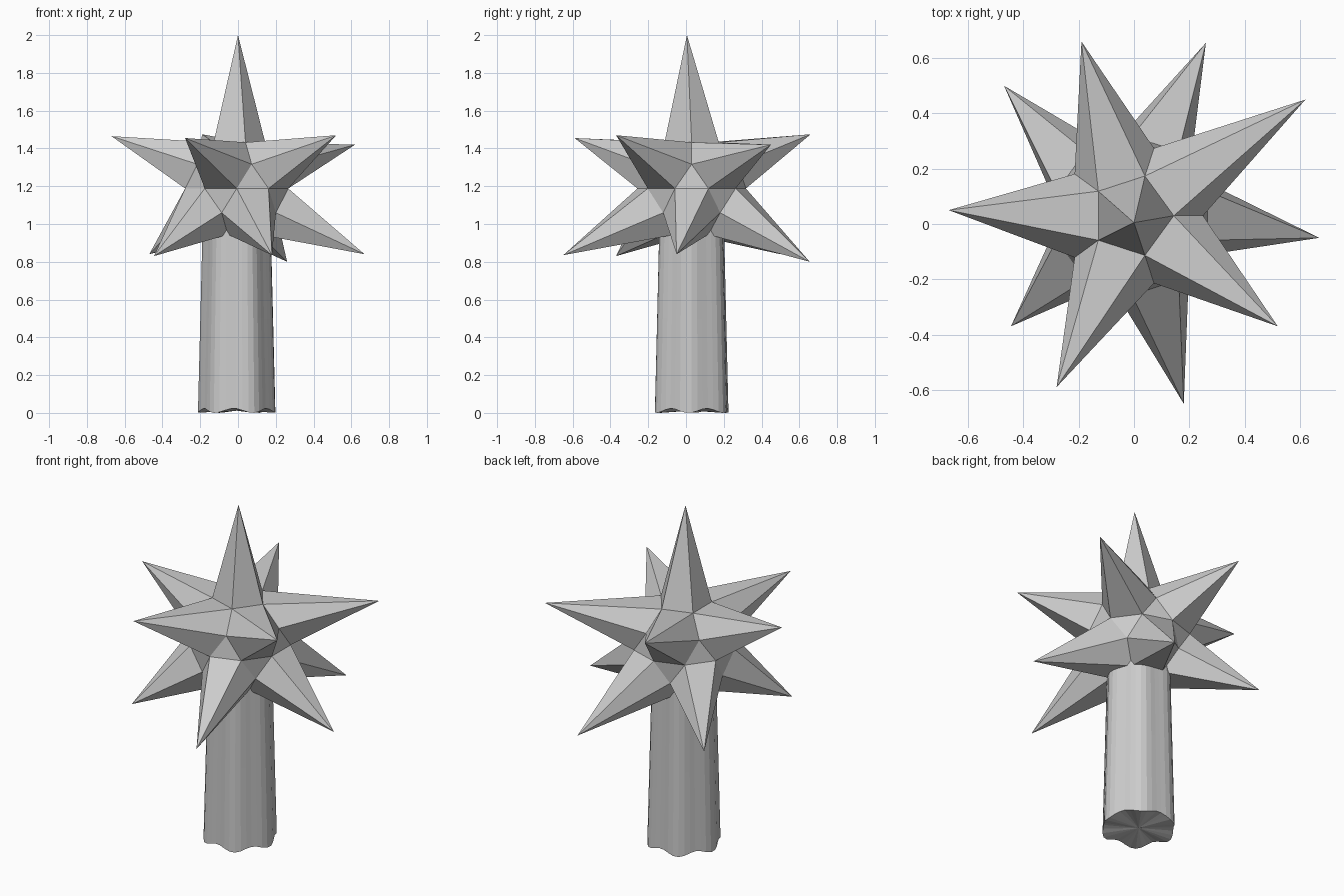
import bpy, bmesh, math
from mathutils import Vector

old = bpy.data.objects.get("Cube")
if old:
    bpy.data.objects.remove(old)

grey = bpy.data.materials.new("plain grey")
grey.use_nodes = True
grey.diffuse_color = (0.6, 0.6, 0.6, 1)
grey.node_tree.nodes["Principled BSDF"].inputs["Base Color"].default_value = (0.6, 0.6, 0.6, 1)


def finish(bm, name):
    bmesh.ops.recalc_face_normals(bm, faces=bm.faces)
    mesh = bpy.data.meshes.new(name)
    bm.to_mesh(mesh)
    bm.free()
    mesh.materials.append(grey)
    obj = bpy.data.objects.new(name, mesh)
    bpy.context.collection.objects.link(obj)
    return obj


# Star: a faceted ball with eleven vertices pulled out into spikes
centre = Vector((-0.007, 0.03, 1.188))
radius = 0.287
tips = [(0, 0.005, 2.0),
        (0.62, 0.45, 1.42), (-0.19, 0.66, 1.475), (-0.67, 0.05, 1.465),
        (-0.28, -0.59, 1.455), (0.52, -0.37, 1.47),
        (0.67, -0.05, 0.84), (0.26, 0.655, 0.80), (-0.47, 0.5, 0.84),
        (-0.445, -0.37, 0.83), (0.18, -0.65, 0.835)]

bm = bmesh.new()
bmesh.ops.create_icosphere(bm, subdivisions=2, radius=radius)
rest = {v: v.co.copy() for v in bm.verts}
for v in bm.verts:
    v.co += centre


def spike_root(i):
    """Direction of the ball vertex that each spike grows from."""
    if i == 0:
        return Vector((0, 0, 1))
    upper = i < 6
    angle = math.radians(72 * ((i - 1) % 5) + (36 if upper else 0))
    lift = math.radians(31.7 if upper else -31.7)
    return Vector((math.cos(angle) * math.cos(lift),
                   math.sin(angle) * math.cos(lift), math.sin(lift)))


for i, tip in enumerate(tips):
    root = spike_root(i)
    vert = max(rest, key=lambda v: rest[v].dot(root))
    vert.co = tip
finish(bm, "spiked_star")

# Stem: a tapering fluted column with a wavy lower rim
SIDES = 40
bm = bmesh.new()
rings = []
for z, r in ((0, 0.198), (0.5, 0.186), (1.08, 0.172)):
    ring = []
    for k in range(SIDES):
        a = math.tau * k / SIDES
        flute = r * (1 + 0.04 * math.cos(6 * a + 0.5))
        wave = 0.012 * (1 - math.cos(6 * a + 0.5)) if z == 0 else 0
        ring.append(bm.verts.new((centre.x + flute * math.cos(a),
                                  centre.y + flute * math.sin(a), z + wave)))
    rings.append(ring)
for low, high in zip(rings, rings[1:]):
    for k in range(SIDES):
        n = (k + 1) % SIDES
        bm.faces.new((low[k], low[n], high[n], high[k]))
bm.faces.new(rings[-1])
hub = bm.verts.new((centre.x, centre.y, 0.012))
for k in range(SIDES):
    bm.faces.new((rings[0][(k + 1) % SIDES], rings[0][k], hub))
finish(bm, "fluted_stem")
